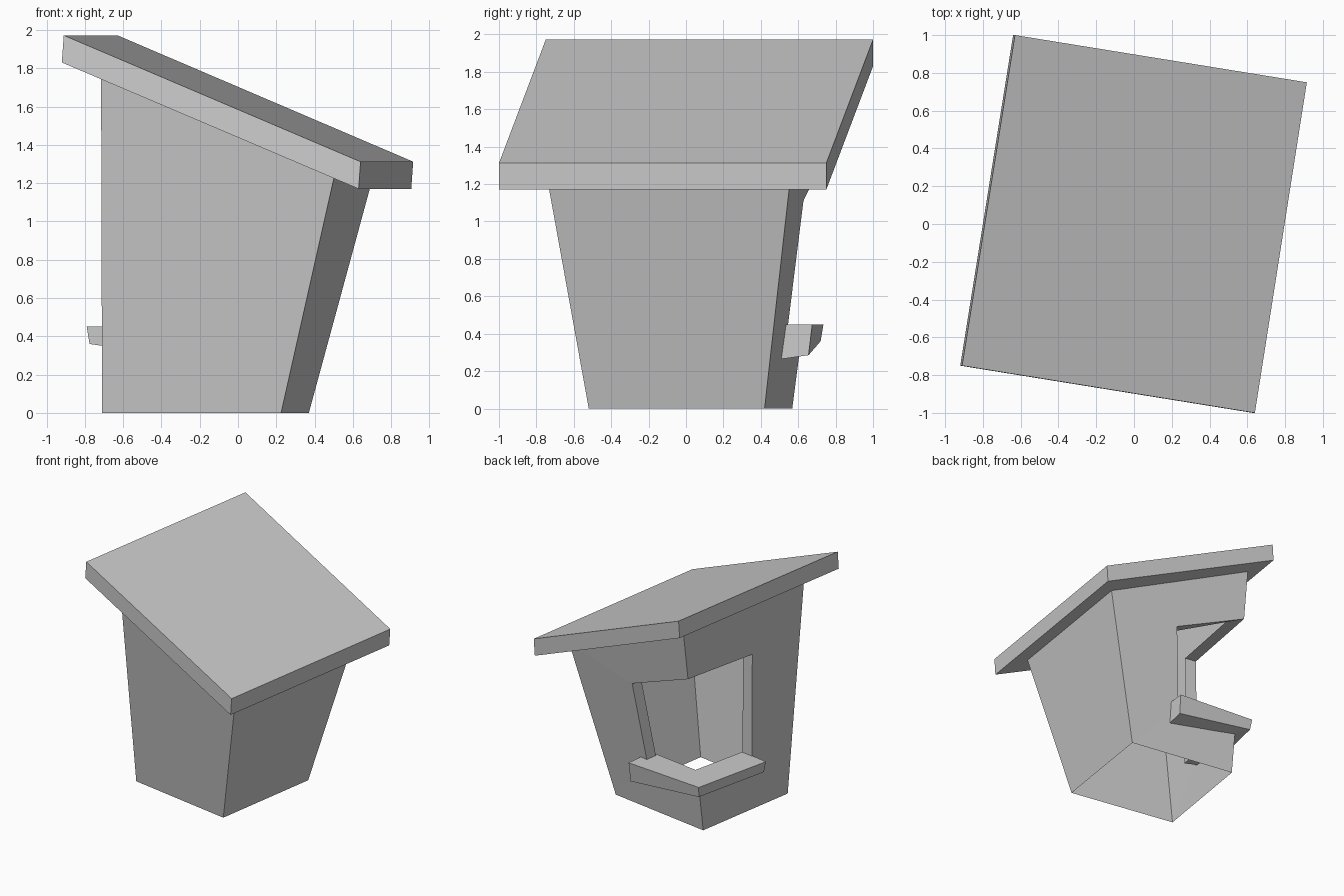
import bpy
import bmesh
from mathutils import Vector

if "Cube" in bpy.data.objects:
    bpy.data.objects.remove(bpy.data.objects["Cube"])


def make_object(name, verts, faces):
    """Flat-shaded mesh with merged corners and consistent normals."""
    bm = bmesh.new()
    vs = [bm.verts.new(v) for v in verts]
    for f in faces:
        bm.faces.new([vs[i] for i in f])
    bmesh.ops.remove_doubles(bm, verts=bm.verts[:], dist=0.0005)
    bmesh.ops.recalc_face_normals(bm, faces=bm.faces[:])
    mesh = bpy.data.meshes.new(name)
    bm.to_mesh(mesh)
    bm.free()
    obj = bpy.data.objects.new(name, mesh)
    bpy.context.collection.objects.link(obj)
    return obj


def prism(name, bottom, top, caps):
    """Solid between two matching outlines; caps lists the end polygons."""
    n = len(bottom)
    faces = [(i, (i + 1) % n, (i + 1) % n + n, i + n) for i in range(n)]
    for c in caps:
        faces += [c, [i + n for i in c]]
    return make_object(name, bottom + top, faces)


# sloping roof slab
roof_xy = [(-0.92, -0.75), (0.63, -1.0), (0.905, 0.75), (-0.64, 1.0)]
roof_z = [1.83, 1.17, 1.17, 1.83]
roof_bottom = [(x, y, z) for (x, y), z in zip(roof_xy, roof_z)]
roof_top = [(x + 0.01, y, z + 0.142) for x, y, z in roof_bottom]
prism("roof", roof_bottom, roof_top, [(0, 1, 2, 3)])

# flared walls, open underneath: corner posts as (foot, head)
posts = {
    "FL": (Vector((-0.71, -0.36, 0)), Vector((-0.715, -0.575, 1.757))),
    "FR": (Vector((0.225, -0.52, 0)), Vector((0.505, -0.745, 1.245))),
    "BR": (Vector((0.37, 0.42, 0)), Vector((0.71, 0.56, 1.25))),
    "BL": (Vector((-0.56, 0.568, 0)), Vector((-0.535, 0.80, 1.773))),
}


def on_post(key, z):
    a, b = posts[key]
    return a.lerp(b, z / b.z)


def on_wall(key, s, z):
    return on_post("BL", z).lerp(on_post(key, z), s)


verts, faces = [], []


def quad(*pts):
    faces.append(list(range(len(verts), len(verts) + 4)))
    verts.extend(pts)


for a, b in (("FL", "FR"), ("FR", "BR")):
    quad(posts[a][0], posts[b][0], posts[b][1], posts[a][1])

# corner window wrapping from the left wall to the back wall
SILL = 0.40
c0, c1 = on_post("BL", SILL), on_post("BL", 1.355)
left = [on_wall("FL", 0.575, SILL), on_wall("FL", 0.572, 1.315)]
back = [on_wall("BR", 0.52, SILL), on_wall("BR", 0.505, 1.11)]
for key, (j0, j1) in (("FL", left), ("BR", back)):
    foot, head = posts[key]
    quad(posts["BL"][0], c0, j0, foot)
    quad(foot, j0, j1, head)
    quad(head, j1, c1, posts["BL"][1])

# window reveal, turned inward
in_left, in_back = Vector((0.1, -0.016, 0)), Vector((-0.016, -0.1, 0))
loop = [(left[0], in_left), (left[1], in_left), (c1, in_left + in_back),
        (back[1], in_back), (back[0], in_back), (c0, in_left + in_back)]
for (p, d), (q, e) in zip(loop, loop[1:] + loop[:1]):
    quad(p, q, q + e, p + d)
make_object("walls", verts, faces)

# L-shaped counter through the window
counter_top = [(-0.79, 0.05, 0.45), (-0.635, 0.735, 0.45), (0.07, 0.675, 0.45),
               (0.04, 0.415, 0.45), (-0.43, 0.485, 0.45), (-0.54, 0.0, 0.45)]
counter_bottom = [(-0.775, 0.055, 0.36), (-0.625, 0.72, 0.36), (0.065, 0.655, 0.285),
                  (0.035, 0.405, 0.25), (-0.43, 0.475, 0.31), (-0.53, 0.005, 0.325)]
prism("window_counter", counter_bottom, counter_top, [(0, 1, 4, 5), (1, 2, 3, 4)])
